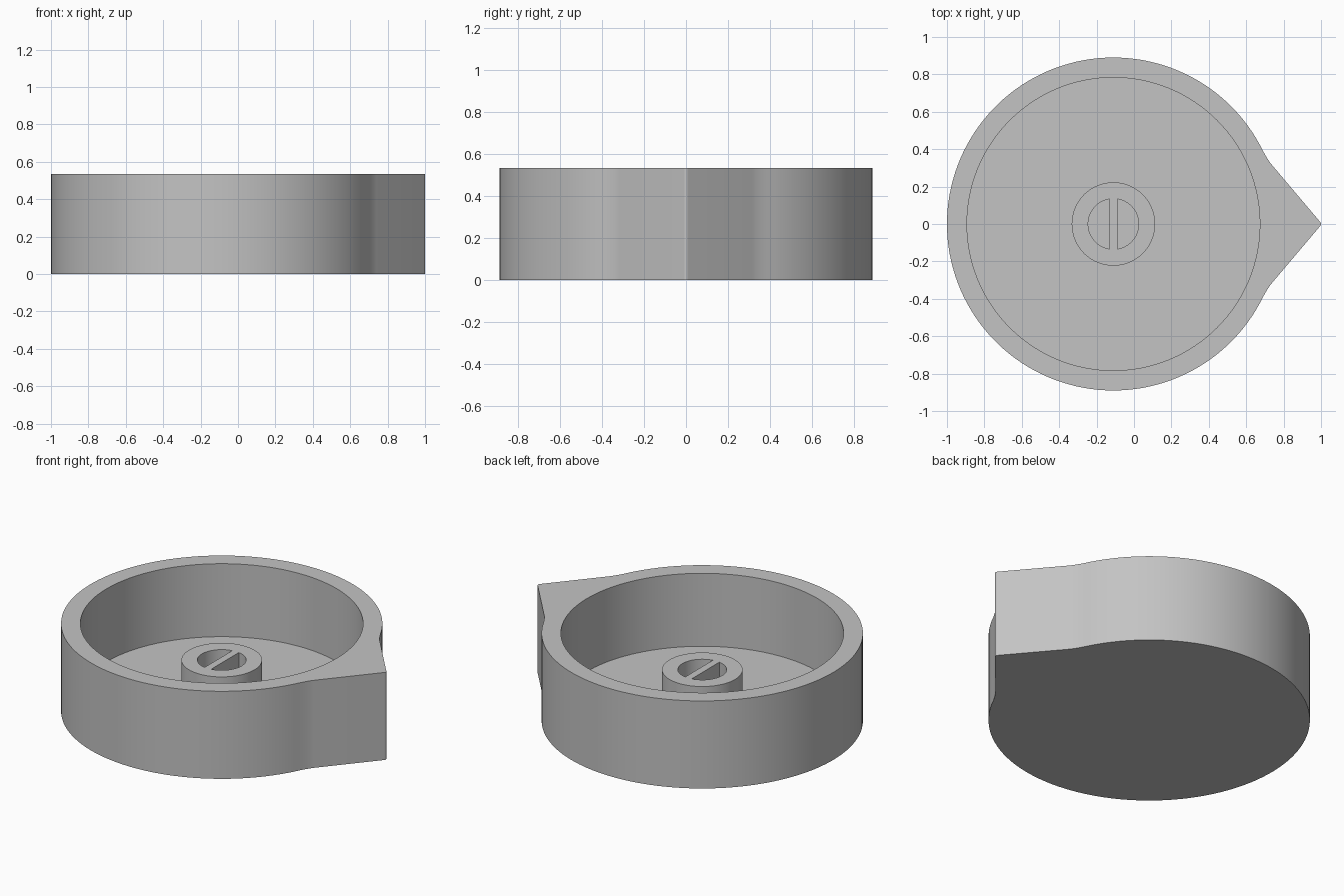
import bpy, bmesh
from math import cos, sin, asin, pi, radians
from mathutils import Vector

cube = bpy.data.objects.get("Cube")
if cube:
    bpy.data.objects.remove(cube, do_unlink=True)

CX = -0.11          # dial centre
HEIGHT = 0.535
FLOOR = 0.089
HUB_TOP = 0.312

grey = bpy.data.materials.new("plain grey")
grey.use_nodes = True
colour = (0.55, 0.55, 0.55, 1)
grey.diffuse_color = colour
grey.node_tree.nodes["Principled BSDF"].inputs["Base Color"].default_value = colour


def arc(radius, start, end, steps, cx=CX):
    return [Vector((cx + radius * cos(a), radius * sin(a)))
            for a in (start + (end - start) * i / steps for i in range(steps + 1))]


def prism(name, outline, z0, z1):
    """Extrude a closed counter-clockwise outline from z0 to z1."""
    bm = bmesh.new()
    base = bm.faces.new([bm.verts.new((p.x, p.y, z0)) for p in outline])
    top = bmesh.ops.extrude_face_region(bm, geom=[base], use_keep_orig=True)["geom"]
    bmesh.ops.translate(bm, vec=(0, 0, z1 - z0),
                        verts=[g for g in top if isinstance(g, bmesh.types.BMVert)])
    bmesh.ops.recalc_face_normals(bm, faces=bm.faces)
    mesh = bpy.data.meshes.new(name)
    bm.to_mesh(mesh)
    bm.free()
    mesh.materials.append(grey)
    obj = bpy.data.objects.new(name, mesh)
    bpy.context.collection.objects.link(obj)
    return obj


def select(obj):
    bpy.ops.object.select_all(action="DESELECT")
    obj.select_set(True)
    bpy.context.view_layer.objects.active = obj


def cut(obj, cutter):
    mod = obj.modifiers.new("cut", "BOOLEAN")
    mod.operation = "DIFFERENCE"
    mod.solver = "EXACT"
    mod.object = cutter
    select(obj)
    bpy.ops.object.modifier_apply(modifier=mod.name)
    bpy.data.objects.remove(cutter, do_unlink=True)


def disc(radius, steps=96):
    return arc(radius, 0, 2 * pi, steps)[:-1]


# Dial outline: round body, blended into a pointer with a slightly rounded tip
R = 0.89
blend = asin(0.39 / R)
body_arc = arc(R, blend, 2 * pi - blend, 120)
start, corner, end = body_arc[0], Vector((0.717, 0.34)), Vector((0.738, 0.315))
fillet = [start * (1 - t) ** 2 + corner * 2 * t * (1 - t) + end * t * t
          for t in (1, 0.8, 0.6, 0.4, 0.2)]
lower_fillet = [Vector((p.x, -p.y)) for p in reversed(fillet)]
tip = arc(0.015, -radians(40), radians(40), 6, cx=0.985)

body = prism("dial_body", body_arc + lower_fillet + tip + fillet, 0, HEIGHT)
cut(body, prism("pocket_cutter", disc(0.783, 128), FLOOR, HEIGHT + 0.1))

# Central hub, hollow except for a thin crossbar
hub = prism("hub", disc(0.223), FLOOR - 0.03, HUB_TOP)
bar = asin(0.022 / 0.135)
for turn in (-pi / 2, pi / 2):
    half = arc(0.135, turn + bar, turn + pi - bar, 40)
    cut(hub, prism("hub_slot_cutter", half, FLOOR - 0.1, HUB_TOP + 0.1))

for obj in (body, hub):
    select(obj)
    bpy.ops.object.shade_smooth_by_angle(angle=radians(30))
